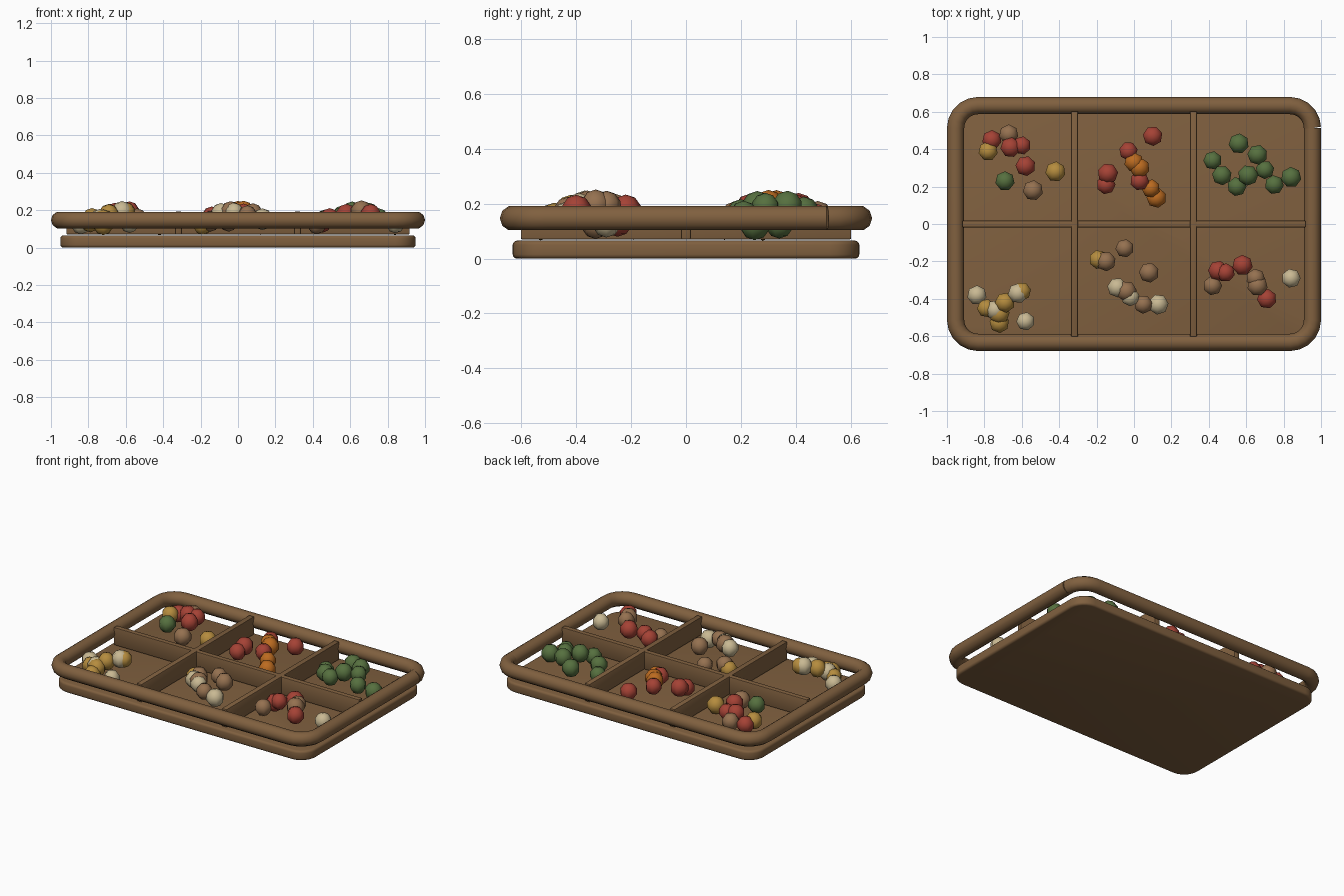
import bpy, bmesh, math
from mathutils import Matrix

if "Cube" in bpy.data.objects:
    bpy.data.objects.remove(bpy.data.objects["Cube"])


def material(name, hexcol):
    def lin(c):
        c /= 255
        return c / 12.92 if c < 0.04045 else ((c + 0.055) / 1.055) ** 2.4
    m = bpy.data.materials.new(name)
    m.diffuse_color = [lin(int(hexcol[i:i + 2], 16)) for i in (0, 2, 4)] + [1]
    m.use_nodes = True
    m.node_tree.nodes["Principled BSDF"].inputs["Base Color"].default_value = m.diffuse_color
    return m


wood = material("wood brown", "80603F")


def finish(name, bm, mat, smooth=None):
    me = bpy.data.meshes.new(name)
    bm.normal_update()
    bm.to_mesh(me)
    bm.free()
    ob = bpy.data.objects.new(name, me)
    bpy.context.collection.objects.link(ob)
    me.materials.append(mat)
    if smooth:
        bpy.ops.object.select_all(action='DESELECT')
        bpy.context.view_layer.objects.active = ob
        ob.select_set(True)
        bpy.ops.object.shade_smooth_by_angle(angle=math.radians(smooth))
    return ob


def rounded_rect(hx, hy, r, n):
    pts = []
    for k, (sx, sy) in enumerate(((1, 1), (-1, 1), (-1, -1), (1, -1))):
        for i in range(n + 1):
            a = math.pi / 2 * (k + i / n)
            pts.append((sx * (hx - r) + r * math.cos(a), sy * (hy - r) + r * math.sin(a)))
    return pts


# tray base: rounded slab with softened edges
bm = bmesh.new()
f = bm.faces.new([bm.verts.new((x, y, 0)) for x, y in rounded_rect(0.95, 0.632, 0.11, 6)])
top = bmesh.ops.extrude_face_region(bm, geom=[f])["geom"]
bmesh.ops.translate(bm, vec=(0, 0, 0.065), verts=[v for v in top if isinstance(v, bmesh.types.BMVert)])
bmesh.ops.recalc_face_normals(bm, faces=bm.faces)
rims = [e for e in bm.edges if abs(e.verts[0].co.z - e.verts[1].co.z) < 1e-5]
bmesh.ops.bevel(bm, geom=rims, offset=0.015, segments=3, profile=0.5, affect='EDGES')
finish("tray_base", bm, wood, 40)

# rim: round tube whose two ends meet on the right side
cu = bpy.data.curves.new("rim_path", 'CURVE')
cu.dimensions = '3D'
cu.bevel_depth = 0.046
cu.bevel_resolution = 3
cu.use_fill_caps = True
path = rounded_rect(0.954, 0.633, 0.12, 5)
path.append(path[0])
sp = cu.splines.new('POLY')
sp.points.add(len(path) - 1)
for p, (x, y) in zip(sp.points, path):
    p.co = (x, y, 0.147, 1)
tmp = bpy.data.objects.new("rim_path", cu)
bpy.context.collection.objects.link(tmp)
bm = bmesh.new()
bm.from_mesh(tmp.to_mesh())
bpy.data.objects.remove(tmp)
finish("tray_rim", bm, wood, 40)


# dividers
def divider(name, x, sx, sy, top):
    bm = bmesh.new()
    h = top - 0.07
    bmesh.ops.create_cube(bm, size=1, matrix=Matrix.Translation((x, 0, 0.07 + h / 2)) @ Matrix.Diagonal((sx, sy, h, 1)))
    bmesh.ops.bevel(bm, geom=bm.edges[:], offset=0.006, segments=2, profile=0.5, affect='EDGES')
    finish(name, bm, wood, 40)


divider("long_divider", 0, 1.835, 0.036, 0.19)
divider("cross_divider_left", -0.318, 0.038, 1.205, 0.192)
divider("cross_divider_right", 0.318, 0.038, 1.205, 0.192)

# produce: (x, y) in hundredths, heaped towards the middle of each compartment
produce = {
    "red_fruit": ("red", "A54235", [
        (-76, 45), (-66, 41), (-60, 42), (-58, 31), (10, 47), (-3, 39), (-14, 27),
        (-15, 21), (3, 23), (58, -22), (49, -26), (71, -40), (45, -25)]),
    "orange_fruit": ("orange", "BC6B20", [(0, 33), (3, 30), (9, 19), (12, 14)]),
    "green_fruit": ("green", "56703F", [
        (-69, 23), (56, 43), (42, 34), (66, 37), (47, 26), (70, 29), (61, 26),
        (55, 20), (75, 21), (84, 25)]),
    "gold_fruit": ("gold", "B58C3E", [
        (-78, 39), (-42, 28), (-79, -45), (-69, -42), (-72, -53), (-60, -36),
        (-72, -48), (-19, -19)]),
    "tan_fruit": ("tan", "957150", [
        (-67, 48), (-54, 18), (-5, -13), (8, -26), (-15, -20), (5, -43), (-4, -36),
        (42, -33), (65, -29), (66, -33)]),
    "cream_fruit": ("cream", "C9B993", [
        (-84, -38), (-62, -37), (-58, -52), (-74, -46), (-9, -34), (-2, -39),
        (13, -43), (84, -29)]),
}
for name, (col, hexcol, spots) in produce.items():
    bm = bmesh.new()
    for i, (x, y) in enumerate(spots):
        x, y = x / 100, y / 100
        cx = 0.635 * round(x / 0.635)
        d2 = (x - cx) ** 2 + (abs(y) - 0.32) ** 2
        z = max(0.122, 0.195 - 1.5 * d2)
        r = 0.055 + 0.003 * math.sin(i * 2.3)
        bmesh.ops.create_uvsphere(bm, u_segments=7, v_segments=5, radius=r,
                                  matrix=Matrix.Translation((x, y, z)) @ Matrix.Rotation(i * 1.7, 4, 'Z'))
    finish(name, bm, material(col, hexcol), 60)
